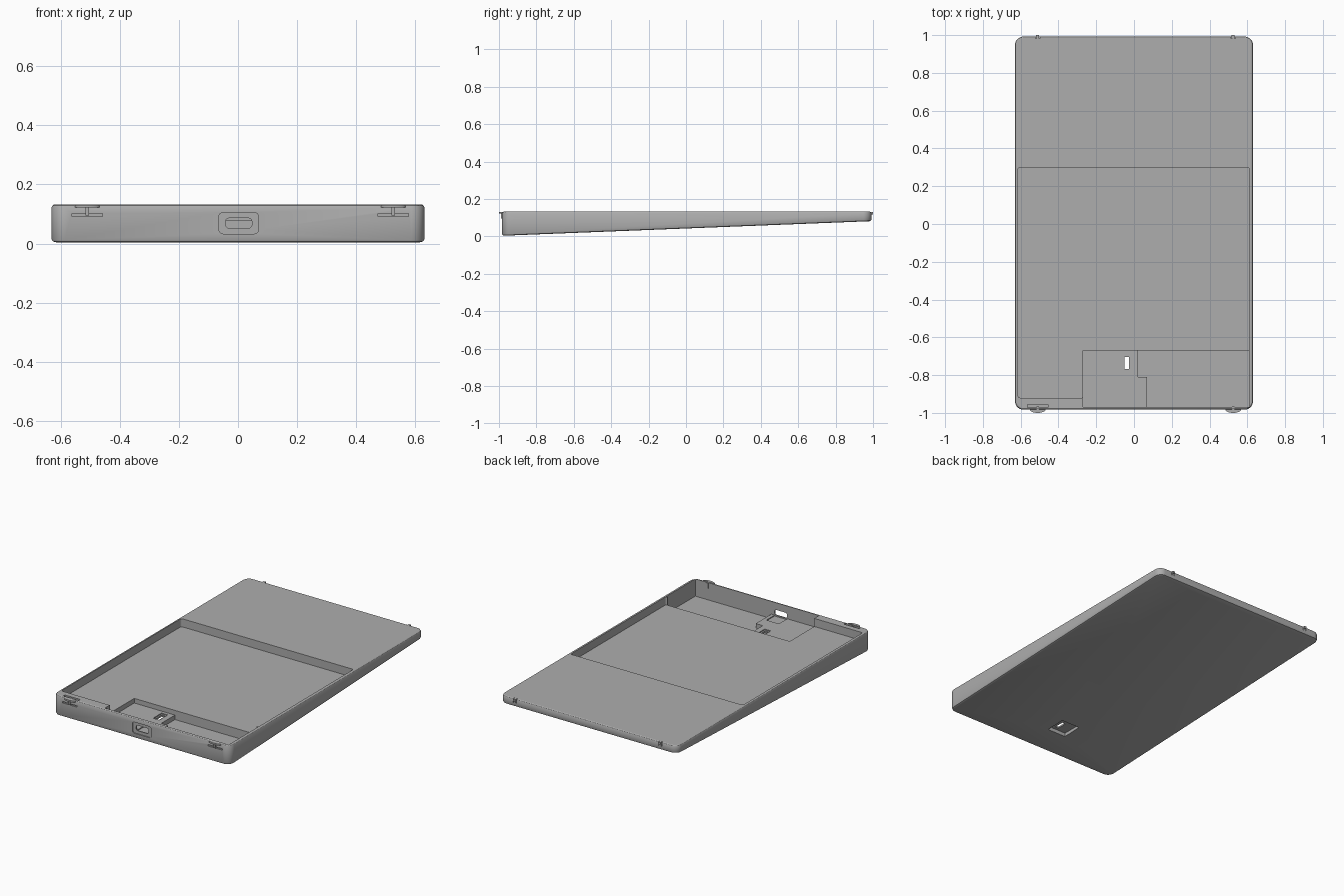
import bpy, bmesh, math

if "Cube" in bpy.data.objects:
    bpy.data.objects.remove(bpy.data.objects["Cube"])

grey = bpy.data.materials.new("matte grey")
grey.diffuse_color = (0.42, 0.42, 0.42, 1)
grey.use_nodes = True
grey.node_tree.nodes["Principled BSDF"].inputs["Base Color"].default_value = grey.diffuse_color


def outline(x0, x1, y0, y1, r, seg=8):
    """Rounded rectangle, counter-clockwise."""
    if r <= 0:
        return [(x1, y1), (x0, y1), (x0, y0), (x1, y0)]
    pts = []
    for cx, cy, a in ((x1 - r, y1 - r, 0), (x0 + r, y1 - r, 90),
                      (x0 + r, y0 + r, 180), (x1 - r, y0 + r, 270)):
        for i in range(seg + 1):
            t = math.radians(a + 90 * i / seg)
            pts.append((cx + r * math.cos(t), cy + r * math.sin(t)))
    return pts


def loft(name, rings):
    """Closed solid through a stack of matching rings."""
    bm = bmesh.new()
    loops = [[bm.verts.new(p) for p in ring] for ring in rings]
    n = len(loops[0])
    for a, b in zip(loops, loops[1:]):
        for i in range(n):
            bm.faces.new((a[i], a[(i + 1) % n], b[(i + 1) % n], b[i]))
    bm.faces.new(loops[0][::-1])
    bm.faces.new(loops[-1])
    bmesh.ops.recalc_face_normals(bm, faces=bm.faces)
    me = bpy.data.meshes.new(name)
    bm.to_mesh(me)
    bm.free()
    me.materials.append(grey)
    ob = bpy.data.objects.new(name, me)
    bpy.context.collection.objects.link(ob)
    return ob


def block(name, x0, x1, y0, y1, z0, z1, r=0):
    pts = outline(x0, x1, y0, y1, r, 4)
    return loft(name, [[(x, y, z) for x, y in pts] for z in (z0, z1)])


def front_block(name, x0, x1, z0, z1, y0, y1, r):
    """Rounded rectangle in the front plane, running along y."""
    pts = outline(x0, x1, z0, z1, r, 4)
    return loft(name, [[(x, y, z) for x, z in pts] for y in (y0, y1)])


def cut(target, cutter):
    m = target.modifiers.new("cut", 'BOOLEAN')
    m.operation, m.solver, m.object = 'DIFFERENCE', 'EXACT', cutter
    bpy.context.view_layer.update()
    me = bpy.data.meshes.new_from_object(
        target.evaluated_get(bpy.context.evaluated_depsgraph_get()))
    target.modifiers.clear()
    target.data = me
    bpy.data.objects.remove(cutter)


# Wedge-shaped case with softened top and bottom rims
def floor_z(y):
    return 0.042 + 0.0395 * y


def ring(inset, z=None, lift=0):
    pts = outline(-0.63 + inset, 0.63 - inset, -0.983 + inset, 0.992 - inset, 0.045 - inset)
    return [(x, y, floor_z(y) + lift if z is None else z) for x, y in pts]


case = loft("case", [ring(0.01), ring(0.003, lift=0.003), ring(0, lift=0.009),
                     ring(0, 0.123), ring(0.003, 0.129), ring(0.008, 0.132)])

# Stepped pockets: wide tray, middle shelf, deep bay
cut(case, block("tray_cutter", -0.615, 0.612, -0.67, 0.30, 0.08, 0.2, 0.012))
cut(case, block("tray_side_cutter", -0.615, -0.265, -0.92, -0.6, 0.08, 0.2, 0.012))
cut(case, block("shelf_cutter", -0.27, 0.612, -0.969, -0.67, 0.05, 0.2))
cut(case, block("bay_back_cutter", 0.02, 0.612, -0.81, -0.67, 0.021, 0.2))
cut(case, block("bay_front_cutter", 0.07, 0.612, -0.969, -0.80, 0.021, 0.2))

# Socket in the front wall with its trough on the shelf
cut(case, block("trough_cutter", -0.042, 0.047, -0.969, -0.885, 0.044, 0.2))
cut(case, front_block("socket_recess_cutter", -0.065, 0.07, 0.033, 0.105, -1.05, -0.976, 0.015))
cut(case, front_block("socket_cutter", -0.042, 0.047, 0.052, 0.086, -1.05, -0.95, 0.012))

# Switch slot through the shelf and recess underneath
cut(case, block("slot_rim_cutter", -0.06, -0.016, -0.778, -0.692, 0.044, 0.2))
cut(case, block("slot_cutter", -0.05, -0.026, -0.768, -0.704, -0.1, 0.2))
cut(case, block("underside_cutter", -0.12, 0.012, -0.79, -0.66, -0.1, 0.034))

# Snap slots beside the front clips and notches in the back edge
for x in (-0.51, 0.525):
    cut(case, block("clip_slot_cutter", x - 0.052, x + 0.052, -1.05, -0.975, 0.092, 0.101))
    for s in (-1, 1):
        cut(case, block("back_notch_cutter", x + s * 0.009 - 0.003, x + s * 0.009 + 0.003,
                        0.982, 1.05, 0.105, 0.2))
cut(case, block("clip_pocket_cutter", -0.565, -0.455, -0.972, -0.955, 0.092, 0.2))

# Front clips: post, curved head and back nub
for side, x in (("left", -0.51), ("right", 0.525)):
    block(side + "_clip_post", x - 0.006, x + 0.006, -0.99, -0.965, 0.095, 0.13)
    arc = [(x + 0.042 * math.cos(math.pi * (1 + i / 12)),
            -0.981 + 0.019 * math.sin(math.pi * (1 + i / 12))) for i in range(13)]
    loft(side + "_clip_head", [[(px, py, z) for px, py in arc] for z in (0.121, 0.131)])
    block(side + "_back_nub", x - 0.008, x + 0.008, 0.985, 1.0, 0.118, 0.131)

# Smooth only the rounded corners
for ob in list(bpy.context.collection.objects):
    bpy.ops.object.select_all(action='DESELECT')
    ob.select_set(True)
    bpy.context.view_layer.objects.active = ob
    bpy.ops.object.shade_smooth_by_angle(angle=math.radians(30))
